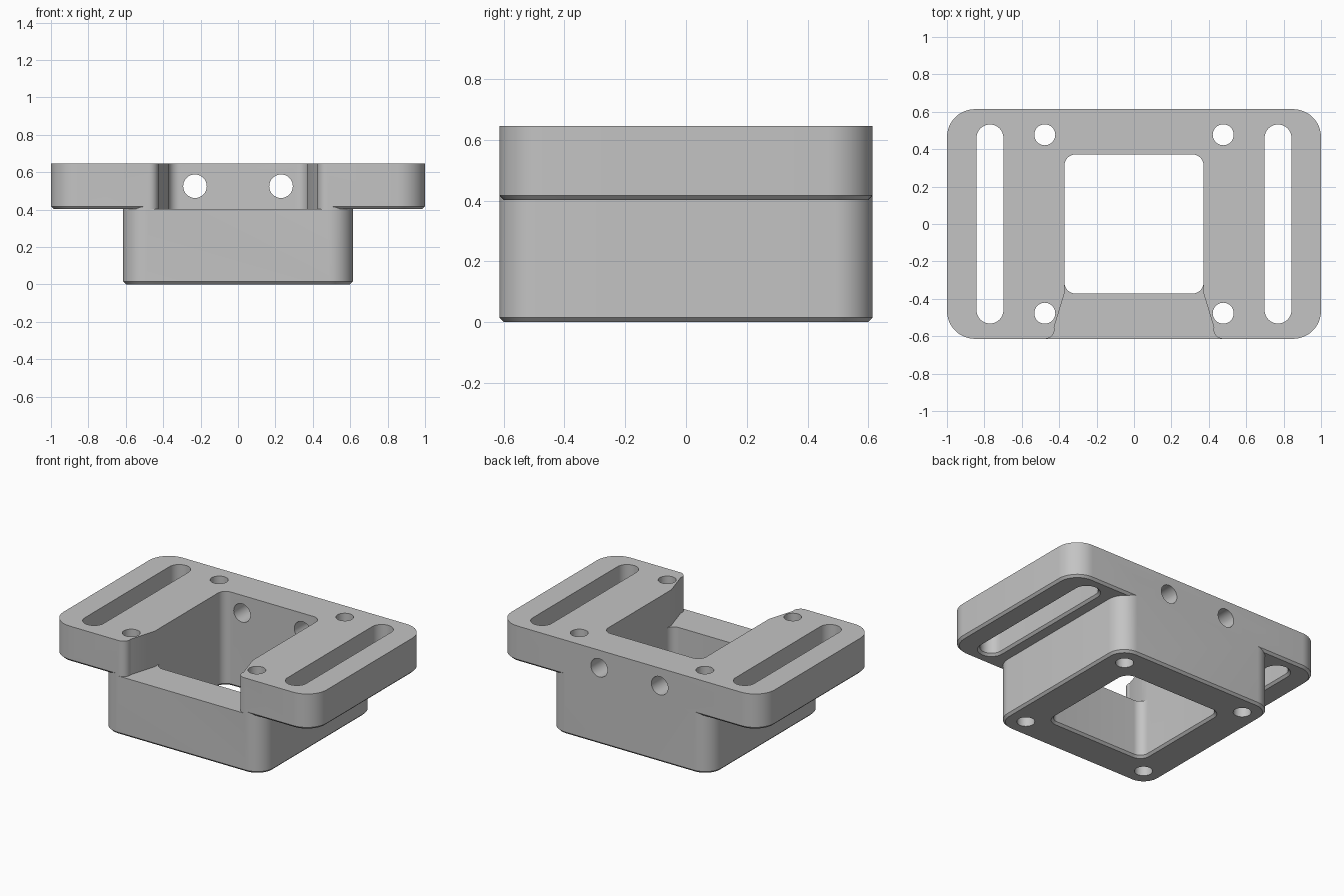
import bpy, bmesh, math

old = bpy.data.objects.get("Cube")
if old:
    bpy.data.objects.remove(old, do_unlink=True)

gray = bpy.data.materials.new("matte gray")
gray.use_nodes = True
colour = (0.55, 0.55, 0.55, 1)
gray.diffuse_color = colour
gray.node_tree.nodes["Principled BSDF"].inputs["Base Color"].default_value = colour

HALF = 0.614      # half depth of the plate, half side of the block
TOP = 0.646
FLOOR = 0.402     # underside of the plate
BEVEL = 0.015


def arc(cx, cy, r, start, end, steps=12):
    angles = [math.radians(start + (end - start) * i / steps) for i in range(steps + 1)]
    return [(cx + r * math.cos(a), cy + r * math.sin(a)) for a in angles]


def rounded(hx, hy, r, cx=0, cy=0):
    """Rounded rectangle; equal half sizes and radius give a circle."""
    pts = []
    for i, (sx, sy) in enumerate(((1, 1), (-1, 1), (-1, -1), (1, -1))):
        pts += arc(cx + sx * (hx - r), cy + sy * (hy - r), r, 90 * i, 90 * i + 90)
    clean = []
    for p in pts:
        if not clean or math.dist(p, clean[-1]) > 1e-5:
            clean.append(p)
    if math.dist(clean[0], clean[-1]) < 1e-5:
        clean.pop()
    return clean


def loft(name, sections):
    """Solid through outlines given as (height, points)."""
    bm = bmesh.new()
    rings = [[bm.verts.new((x, y, z)) for x, y in pts] for z, pts in sections]
    for low, high in zip(rings, rings[1:]):
        for i in range(len(low)):
            j = (i + 1) % len(low)
            bm.faces.new((low[i], low[j], high[j], high[i]))
    bm.faces.new(rings[0])
    bm.faces.new(rings[-1])
    bmesh.ops.recalc_face_normals(bm, faces=bm.faces)
    mesh = bpy.data.meshes.new(name)
    bm.to_mesh(mesh)
    bm.free()
    mesh.materials.append(gray)
    obj = bpy.data.objects.new(name, mesh)
    bpy.context.collection.objects.link(obj)
    return obj


def slab(name, hx, hy, r, bottom, top):
    """Rounded slab with a chamfered lower edge."""
    b = BEVEL
    return loft(name, [(bottom, rounded(hx - b, hy - b, r - b)),
                       (bottom + b, rounded(hx, hy, r)), (top, rounded(hx, hy, r))])


def flared_cutter(name, hx, hy, r, bottom, cx=0):
    """Through cutter that widens into a chamfer at the bottom."""
    b = BEVEL
    return loft(name, [(bottom - b, rounded(hx + 2 * b, hy + 2 * b, r + 2 * b, cx)),
                       (bottom + b, rounded(hx, hy, r, cx)), (TOP + 0.2, rounded(hx, hy, r, cx))])


def combine(target, tool, operation):
    mod = target.modifiers.new(operation, 'BOOLEAN')
    mod.operation, mod.solver, mod.object = operation, 'EXACT', tool
    bpy.context.view_layer.objects.active = target
    bpy.ops.object.modifier_apply(modifier=mod.name)
    bpy.data.objects.remove(tool, do_unlink=True)


# Flanged plate on a square block
body = slab("mounting_bracket", 1, HALF, 0.15, FLOOR, TOP)
combine(body, slab("block", HALF, HALF, 0.125, 0, 0.55), 'UNION')

# Square window through the middle
combine(body, flared_cutter("window_cutter", 0.372, 0.372, 0.06, 0), 'DIFFERENCE')

# Front notch, flaring forward to rounded lips
lip = arc(0.475, -0.564, 0.05, 165, 270, 8)
side = [(0.372, -0.25), (0.372, -0.372)] + lip + [(0.475, -0.75)]
notch = side + [(-x, y) for x, y in reversed(side)]
combine(body, loft("notch_cutter", [(FLOOR, notch), (TOP + 0.2, notch)]), 'DIFFERENCE')

for sx in (-1, 1):
    # Strap slot
    combine(body, flared_cutter("slot_cutter", 0.072, 0.532, 0.072, FLOOR, sx * 0.77), 'DIFFERENCE')
    # Vertical screw holes
    for sy in (-1, 1):
        ring = rounded(0.056, 0.056, 0.056, sx * 0.477, sy * 0.477)
        combine(body, loft("screw_cutter", [(-0.2, ring), (TOP + 0.2, ring)]), 'DIFFERENCE')
    # Cross hole through the back wall
    ring = rounded(0.063, 0.063, 0.063, sx * 0.23, 0.525)
    cross = loft("cross_cutter", [(-0.8, ring), (-0.2, ring)])
    cross.rotation_euler.x = math.pi / 2
    bpy.context.view_layer.update()
    combine(body, cross, 'DIFFERENCE')

# Smooth curves, crisp edges
bpy.ops.object.select_all(action='DESELECT')
body.select_set(True)
bpy.context.view_layer.objects.active = body
bpy.ops.object.shade_smooth_by_angle(angle=math.radians(25))
